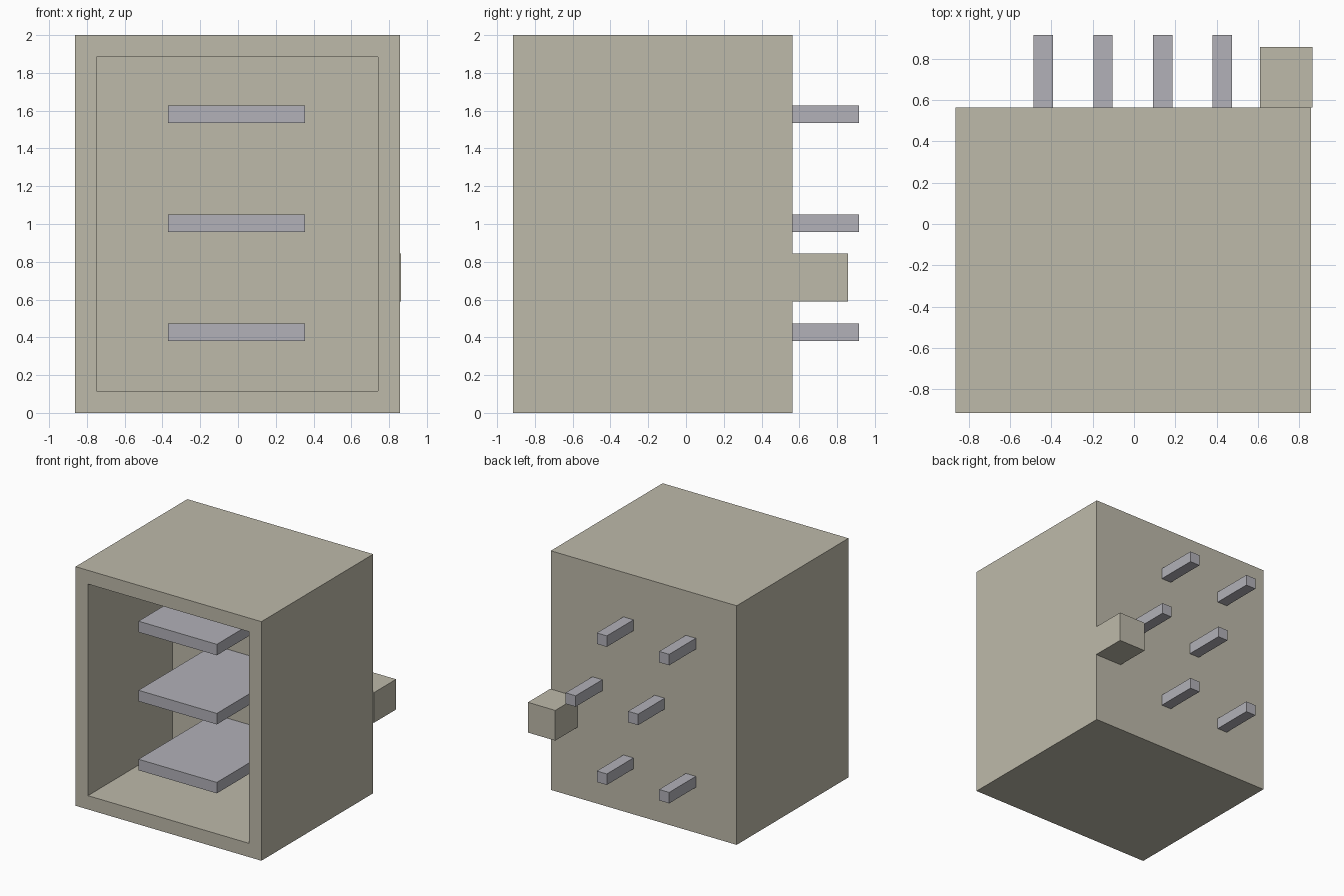
import bpy
import bmesh
from mathutils import Vector

cube = bpy.data.objects.get("Cube")
if cube:
    bpy.data.objects.remove(cube, do_unlink=True)


def make_material(name, rgb):
    mat = bpy.data.materials.new(name)
    mat.use_nodes = True
    mat.diffuse_color = (*rgb, 1)
    mat.node_tree.nodes["Principled BSDF"].inputs["Base Color"].default_value = (*rgb, 1)
    return mat


BEIGE = make_material("warm beige", (0.515, 0.491, 0.402))
GREY = make_material("cool grey", (0.445, 0.440, 0.479))


def add_box(name, x, y, z, mat, edit=None):
    """Box from (min, max) ranges, with an optional bmesh edit."""
    bm = bmesh.new()
    bmesh.ops.create_cube(bm, size=1)
    for v in bm.verts:
        v.co = Vector([r[0] if c < 0 else r[1] for c, r in zip(v.co, (x, y, z))])
    if edit:
        edit(bm)
    bmesh.ops.recalc_face_normals(bm, faces=bm.faces)
    mesh = bpy.data.meshes.new(name)
    bm.to_mesh(mesh)
    bm.free()
    mesh.materials.append(mat)
    obj = bpy.data.objects.new(name, mesh)
    bpy.context.collection.objects.link(obj)
    return obj


WALL = 0.115
FRONT, BACK = -0.915, 0.563
CAVITY_BACK = 0.203


def hollow_front(bm):
    """Inset the front face and push it in to form the compartment."""
    bm.normal_update()
    front = min(bm.faces, key=lambda f: f.normal.y)
    bmesh.ops.inset_region(bm, faces=[front], thickness=WALL, use_even_offset=True)
    inner = bmesh.ops.extrude_discrete_faces(bm, faces=[front])["faces"][0]
    bmesh.ops.translate(bm, verts=inner.verts, vec=(0, CAVITY_BACK - FRONT, 0))


# Cabinet body, open at the front
add_box("cabinet_body", (-0.863, 0.857), (FRONT, BACK), (0, 2), BEIGE, hollow_front)

# Block on the back, at the left edge
add_box("rear_block", (0.61, 0.863), (BACK, 0.857), (0.59, 0.843), BEIGE)

# Shelves inside, with a staggered pair of pegs behind each
rows = [
    ("lower", 0.38, (-0.485, 0.092)),
    ("middle", 0.957, (-0.197, 0.38)),
    ("upper", 1.535, (-0.485, 0.092)),
]
for row, z, pegs in rows:
    height = (z, z + 0.092)
    add_box(row + "_shelf", (-0.37, 0.355), (-0.787, CAVITY_BACK), height, GREY)
    for side, x in zip(("right", "left"), pegs):
        add_box(f"{row}_{side}_peg", (x, x + 0.093), (BACK, 0.915), height, GREY)
